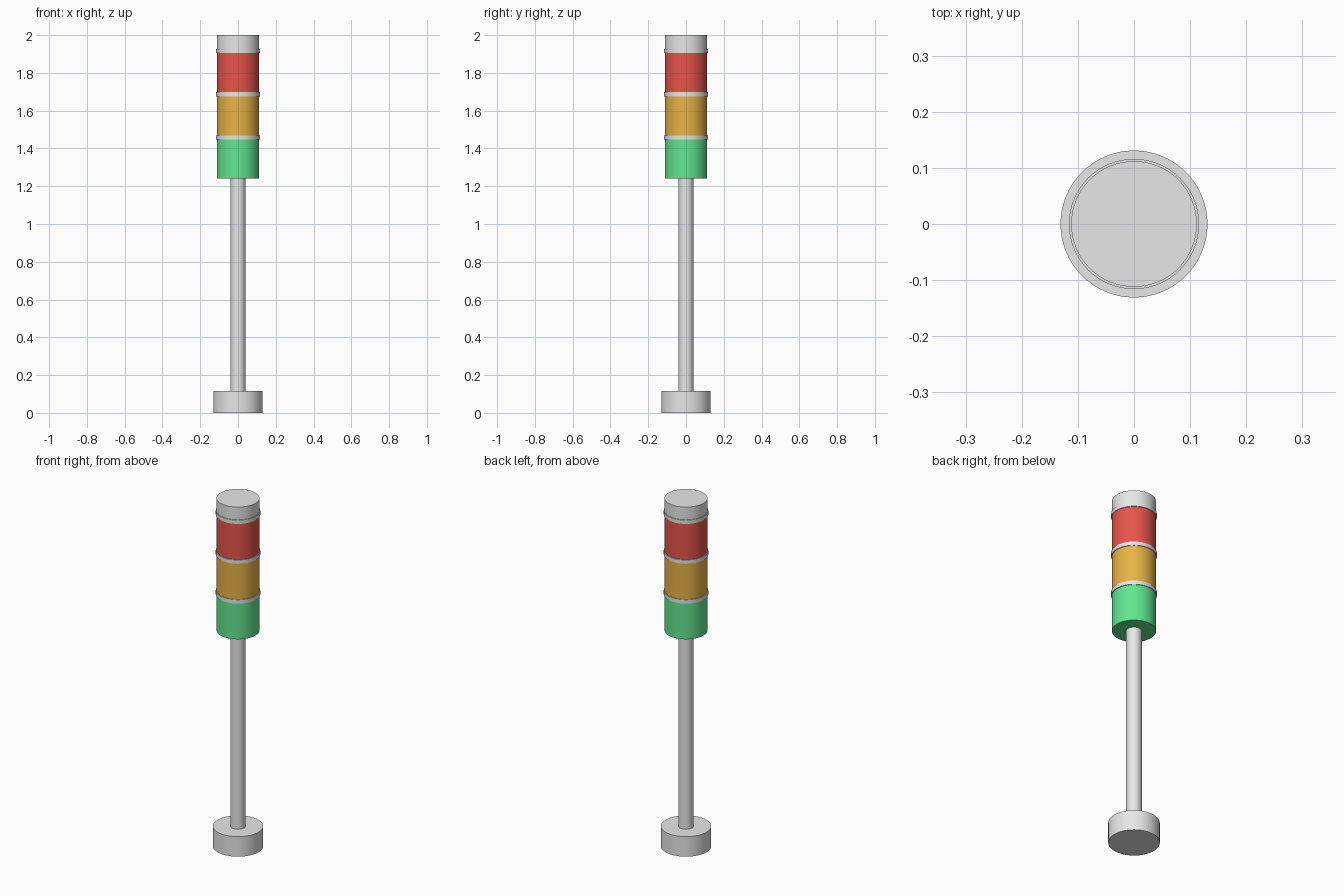
import bpy
import math

cube = bpy.data.objects.get("Cube")
if cube:
    bpy.data.objects.remove(cube, do_unlink=True)


def make_material(name, rgb):
    mat = bpy.data.materials.new(name)
    mat.use_nodes = True
    color = (*rgb, 1.0)
    mat.diffuse_color = color
    mat.node_tree.nodes["Principled BSDF"].inputs["Base Color"].default_value = color
    return mat


def cylinder(name, radius, bottom, top, mat):
    bpy.ops.mesh.primitive_cylinder_add(
        vertices=64, radius=radius, depth=top - bottom,
        location=(0, 0, (bottom + top) / 2))
    obj = bpy.context.object
    obj.name = name
    obj.data.materials.append(mat)
    bpy.ops.object.shade_smooth_by_angle(angle=math.radians(30))
    return obj


grey = make_material("light_grey", (0.8, 0.8, 0.8))
lenses = {
    "green": make_material("signal_green", (0.12, 0.8, 0.28)),
    "amber": make_material("signal_amber", (0.8, 0.45, 0.06)),
    "red": make_material("signal_red", (0.8, 0.09, 0.07)),
}

# Mounting base and pole
cylinder("base", 0.131, 0, 0.115, grey)
cylinder("pole", 0.04, 0.115, 1.24, grey)

# Stacked lenses, each topped by a slightly wider ring
lens_radius, ring_height, pitch = 0.112, 0.022, 0.229
z = 1.24
for color, mat in lenses.items():
    ring_bottom = z + pitch - ring_height
    cylinder(color + "_lens", lens_radius, z, ring_bottom, mat)
    cylinder(color + "_ring", 0.116, ring_bottom, z + pitch, grey)
    z += pitch

# Top cap
cylinder("cap", lens_radius, z, 2.0, grey)
